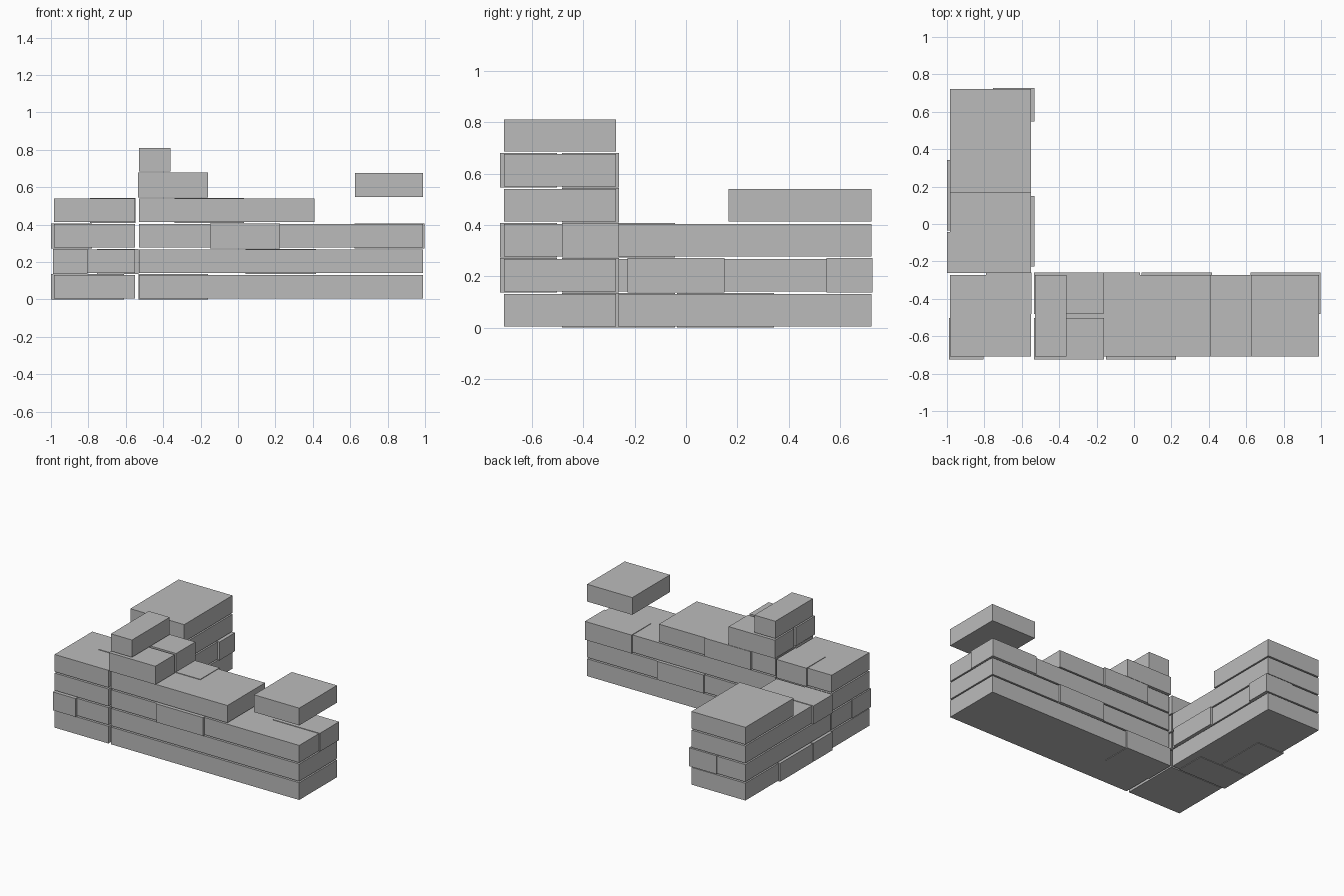
import bpy

if "Cube" in bpy.data.objects:
    bpy.data.objects.remove(bpy.data.objects["Cube"])

# One flat stone colour
stone = bpy.data.materials.new("stone grey")
stone.diffuse_color = (0.5, 0.5, 0.5, 1)
stone.use_nodes = True
stone.node_tree.nodes["Principled BSDF"].inputs["Base Color"].default_value = stone.diffuse_color

PITCH = 0.136   # height of one course


def block(name, course, x0, x1, y0, y1, grow=0.0):
    """Box on a course, 'grow' makes it slightly taller than its neighbours."""
    z0 = course * PITCH + 0.005 - grow
    z1 = course * PITCH + 0.131 + grow
    bpy.ops.mesh.primitive_cube_add(size=1, location=((x0 + x1) / 2, (y0 + y1) / 2, (z0 + z1) / 2))
    ob = bpy.context.object
    ob.name = name
    ob.scale = (x1 - x0, y1 - y0, z1 - z0)
    bpy.ops.object.transform_apply(location=False, rotation=False, scale=True)
    ob.data.materials.append(stone)


# Wall faces: the front wall runs along x, the side wall along y
FRONT, BACK = -0.708, -0.273
LEFT, RIGHT = -0.985, -0.55

# Corner piers
for c in range(4):
    block(f"corner_block_{c}", c, LEFT, RIGHT, FRONT, BACK)

# Front wall courses, broken off towards the top
for c, x0, x1 in [(0, -0.53, 0.99), (1, -0.53, 0.99), (2, -0.53, 0.99),
                  (3, -0.53, 0.41), (4, 0.625, 0.99), (5, -0.53, -0.36)]:
    block(f"front_wall_course_{c}", c, x0, x1, FRONT, BACK)

# Side wall courses
for c, y0 in [(0, -0.26), (1, -0.26), (2, -0.26), (3, 0.165)]:
    block(f"side_wall_course_{c}", c, LEFT, RIGHT, y0, 0.722)

# Single bricks standing slightly proud of the outer front face
for c, x0, x1 in [(1, -0.988, -0.805), (2, -0.15, 0.225), (4, -0.535, -0.16)]:
    block("front_brick", c, x0, x1, -0.724, -0.503, 0.004)

# Proud bricks on the inner face of the front wall
for c, x0, x1 in [(0, -0.533, -0.16), (1, 0.04, 0.416), (2, 0.622, 0.998),
                  (3, -0.34, 0.033), (3, -0.79, -0.547), (4, -0.535, -0.162)]:
    block("inner_brick", c, x0, x1, -0.482, -0.26, 0.004)

# Proud bricks on the side wall: outer face, then inner face
for c, x0, x1, y0, y1 in [(0, -1.0, -0.78, -0.035, 0.343),
                          (0, -1.0, -0.61, -0.262, -0.043),
                          (2, -1.0, -0.78, -0.262, -0.043),
                          (1, -0.755, -0.532, -0.227, 0.15),
                          (1, -0.755, -0.532, 0.547, 0.726)]:
    block("side_brick", c, x0, x1, y0, y1, 0.004)
